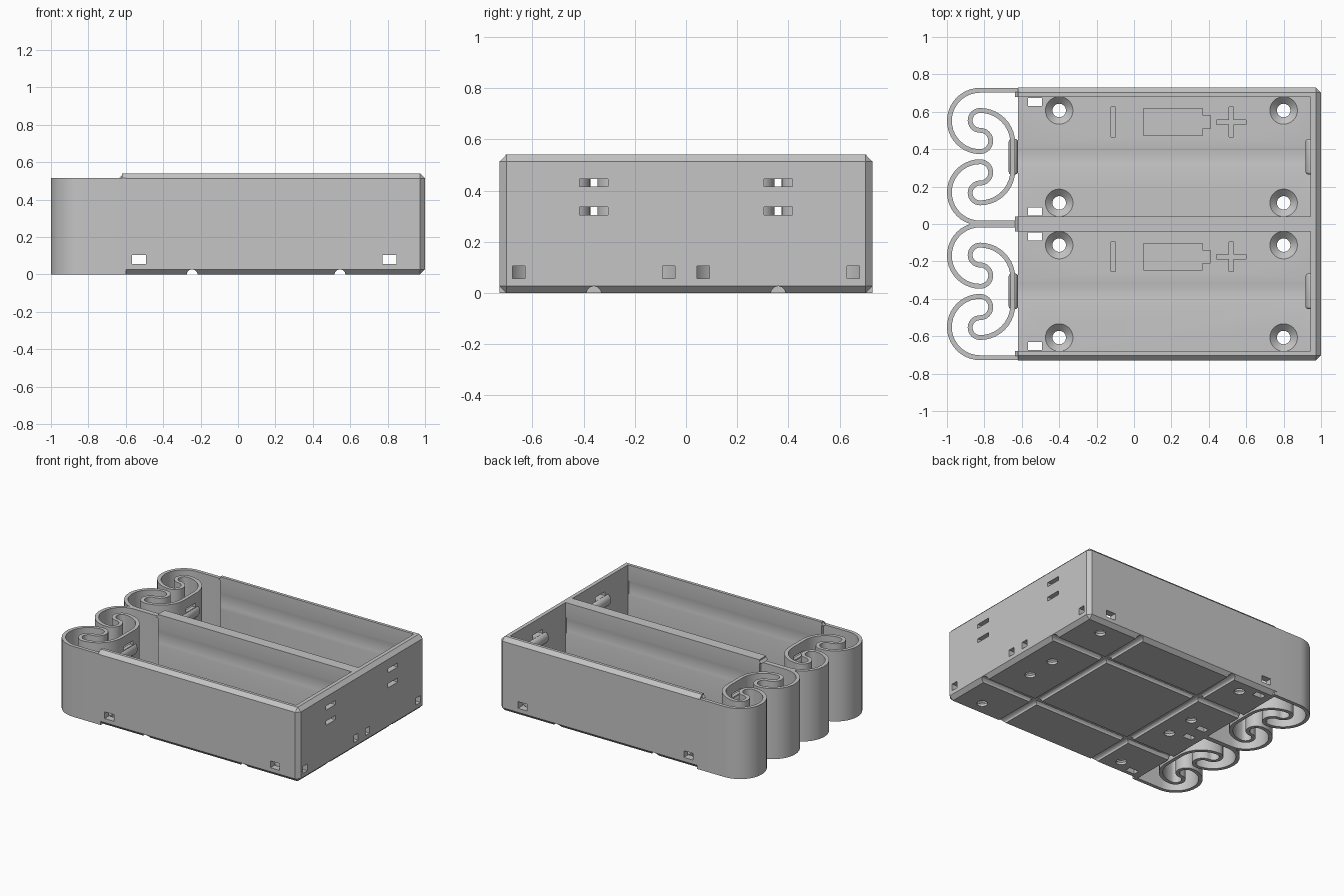
import bpy
import bmesh
from math import cos, sin, pi, radians
from mathutils import Matrix, Vector

if "Cube" in bpy.data.objects:
    bpy.data.objects.remove(bpy.data.objects["Cube"])

GREY = (0.56, 0.56, 0.56, 1)
plastic = bpy.data.materials.new("grey plastic")
plastic.use_nodes = True
plastic.diffuse_color = GREY
plastic.node_tree.nodes["Principled BSDF"].inputs["Base Color"].default_value = GREY

FLOOR, TOP, SPRING_TOP = 0.055, 0.54, 0.515
LEFT, RIGHT, HALF_Y = -0.62, 1.0, 0.729
CELLS = (0.36, -0.36)
AXIS_Z = 0.375


def to_object(name, bm):
    mesh = bpy.data.meshes.new(name)
    bmesh.ops.recalc_face_normals(bm, faces=bm.faces)
    bm.to_mesh(mesh)
    bm.free()
    mesh.materials.append(plastic)
    ob = bpy.data.objects.new(name, mesh)
    bpy.context.scene.collection.objects.link(ob)
    return ob


def box(name, x0, x1, y0, y1, z0, z1, chamfer=0):
    bm = bmesh.new()
    size = Matrix.Diagonal((x1 - x0, y1 - y0, z1 - z0, 1))
    mid = Matrix.Translation(((x0 + x1) / 2, (y0 + y1) / 2, (z0 + z1) / 2))
    bmesh.ops.create_cube(bm, size=1, matrix=mid @ size)
    if chamfer:  # the spring end stays square
        edges = [e for e in bm.edges if any(v.co.x > x0 + 0.01 for v in e.verts)]
        bmesh.ops.bevel(bm, geom=edges, offset=chamfer, segments=1, affect='EDGES')
    return to_object(name, bm)


def cone(name, centre, axis, r1, r2, length, sides=48):
    bm = bmesh.new()
    turn = Vector((0, 0, 1)).rotation_difference(Vector(axis)).to_matrix().to_4x4()
    bmesh.ops.create_cone(bm, cap_ends=True, segments=sides, radius1=r1, radius2=r2,
                          depth=length, matrix=Matrix.Translation(centre) @ turn)
    return to_object(name, bm)


def bake(ob):
    deps = bpy.context.evaluated_depsgraph_get()
    mesh = bpy.data.meshes.new_from_object(ob.evaluated_get(deps))
    ob.modifiers.clear()
    ob.data = mesh


def cut(ob, cutters):
    group = bpy.data.collections.new("cutters")
    for cutter in cutters:
        cutter.hide_render = True
        group.objects.link(cutter)
    mod = ob.modifiers.new("cut", 'BOOLEAN')
    mod.operation, mod.solver = 'DIFFERENCE', 'MANIFOLD'
    mod.operand_type, mod.collection = 'COLLECTION', group
    bake(ob)
    for cutter in cutters:
        bpy.data.objects.remove(cutter)
    bpy.data.collections.remove(group)


def smooth(ob):
    bpy.ops.object.select_all(action='DESELECT')
    ob.select_set(True)
    bpy.context.view_layer.objects.active = ob
    bpy.ops.object.shade_smooth_by_angle(angle=radians(30))


def contact_bump(name, x, y, rx):
    bm = bmesh.new()
    bmesh.ops.create_cone(bm, cap_ends=True, segments=24, radius1=1, radius2=1, depth=0.19,
                          matrix=Matrix.Rotation(pi / 2, 4, 'X'))
    bmesh.ops.scale(bm, vec=(rx, 1, 0.039), verts=bm.verts)
    rims = [e for e in bm.edges if abs(e.verts[0].co.y - e.verts[1].co.y) < 0.001]
    bmesh.ops.bevel(bm, geom=rims, offset=0.014, segments=3, profile=0.5, affect='EDGES')
    bmesh.ops.translate(bm, vec=(x, y, AXIS_Z), verts=bm.verts)
    smooth(to_object(name, bm))


# Tray body
tray = box("tray", LEFT, RIGHT, -HALF_Y, HALF_Y, 0, TOP, 0.027)
cuts = []

for c in CELLS:
    # Cell bay, with a shallow round relief in floor and walls
    cuts.append(box("bay_cutter", -0.8, 0.945, c - 0.32, c + 0.32, FLOOR, 0.7))
    cuts.append(cone("cell_cutter", (0.12, c, AXIS_Z), (1, 0, 0), 0.3255, 0.3255, 1.64, 96))

    # Countersunk screw holes
    for x in (-0.4, 0.8):
        for y in (c - 0.247, c + 0.247):
            cuts.append(cone("sink_cutter", (x, y, 0.038), (0, 0, 1), 0.034, 0.079, 0.045))
            cuts.append(cone("screw_cutter", (x, y, 0.001), (0, 0, 1), 0.036, 0.036, 0.1))

    # Wire holes in the floor and the end wall
    for y in (c - 0.293, c + 0.293):
        cuts.append(box("floor_hole", -0.567, -0.493, y - 0.022, y + 0.022, -0.1, 0.1))
        cuts.append(box("end_hole", 0.9, 1.1, y - 0.025, y + 0.025, FLOOR + 0.001, 0.106))
    for z in (AXIS_Z - 0.055, AXIS_Z + 0.055):
        cuts.append(box("end_slot", 0.9, 1.1, c - 0.055, c + 0.055, z - 0.015, z + 0.015))

    # Engraved polarity marks
    m = c + 0.185
    low = FLOOR - 0.012
    for x0, x1, h in ((-0.122, -0.098, 0.08), (0.05, 0.365, 0.072), (0.36, 0.41, 0.034),
                      (0.44, 0.6, 0.012), (0.508, 0.532, 0.08)):
        cuts.append(box("mark_cutter", x0, x1, m - h, m + h, low, 0.1))

    # Lengthwise groove under the floor
    cuts.append(cone("groove_cutter", (0.2, c, -0.002), (1, 0, 0), 0.029, 0.029, 2.4, 12))

# Cross holes and cross grooves
for x in (-0.53, 0.81):
    cuts.append(box("side_hole", x - 0.037, x + 0.037, -1, 1, FLOOR + 0.001, 0.105))
for x in (-0.245, 0.545):
    cuts.append(cone("groove_cutter", (x, 0, -0.003), (0, 1, 0), 0.03, 0.03, 2, 12))
cut(tray, cuts)
smooth(tray)

# Small chamfered lips at the open ends of the long walls
for name, y0, y1 in (("left_lip", 0.68, 0.705), ("middle_lip", -0.04, 0.04),
                     ("right_lip", -0.705, -0.68)):
    bm = bmesh.new()
    for y in (y0, y1):
        for x, z in ((LEFT + 0.01, 0.513), (-0.636, SPRING_TOP), (LEFT + 0.01, TOP)):
            bm.verts.new((x, y, z))
    bmesh.ops.convex_hull(bm, input=bm.verts)
    to_object(name, bm)


def arc(cy, r, a0, a1):
    n = max(8, int(abs(a1 - a0) / 9))
    angles = [radians(a0 + (a1 - a0) * i / n) for i in range(n + 1)]
    return [(-0.823 + r * cos(a), cy + r * sin(a)) for a in angles]


# Folded springs: half a path, mirrored about the middle of the cell
half = [(-0.60, 0.355)]
for piece in (arc(0.191, 0.164, 90, 270), arc(0.084, 0.057, -90, 90),
              arc(0.194, 0.053, 270, 90), arc(0.072, 0.175, 90, 0)):
    for p in piece:
        if (Vector(p) - Vector(half[-1])).length > 0.002:
            half.append(p)
path = half + [(x, -y) for x, y in reversed(half)]

for side, c in zip(("left", "right"), CELLS):
    bm = bmesh.new()
    low = [bm.verts.new((x, y + c, 0)) for x, y in path]
    high = [bm.verts.new((x, y + c, SPRING_TOP)) for x, y in path]
    for i in range(len(path) - 1):
        bm.faces.new((low[i], low[i + 1], high[i + 1], high[i]))
    spring = to_object(side + "_spring", bm)
    mod = spring.modifiers.new("thickness", 'SOLIDIFY')
    mod.thickness, mod.offset, mod.use_even_offset = 0.026, 0, True
    bake(spring)
    cut(spring, [box("spring_slot", -0.69, -0.61, c - 0.055, c + 0.055, z - 0.015, z + 0.015)
                 for z in (AXIS_Z - 0.055, AXIS_Z + 0.055)])
    smooth(spring)

    # Contact bumps
    contact_bump(side + "_spring_contact", -0.645, c, 0.025)
    contact_bump(side + "_end_contact", 0.947, c, 0.03)
